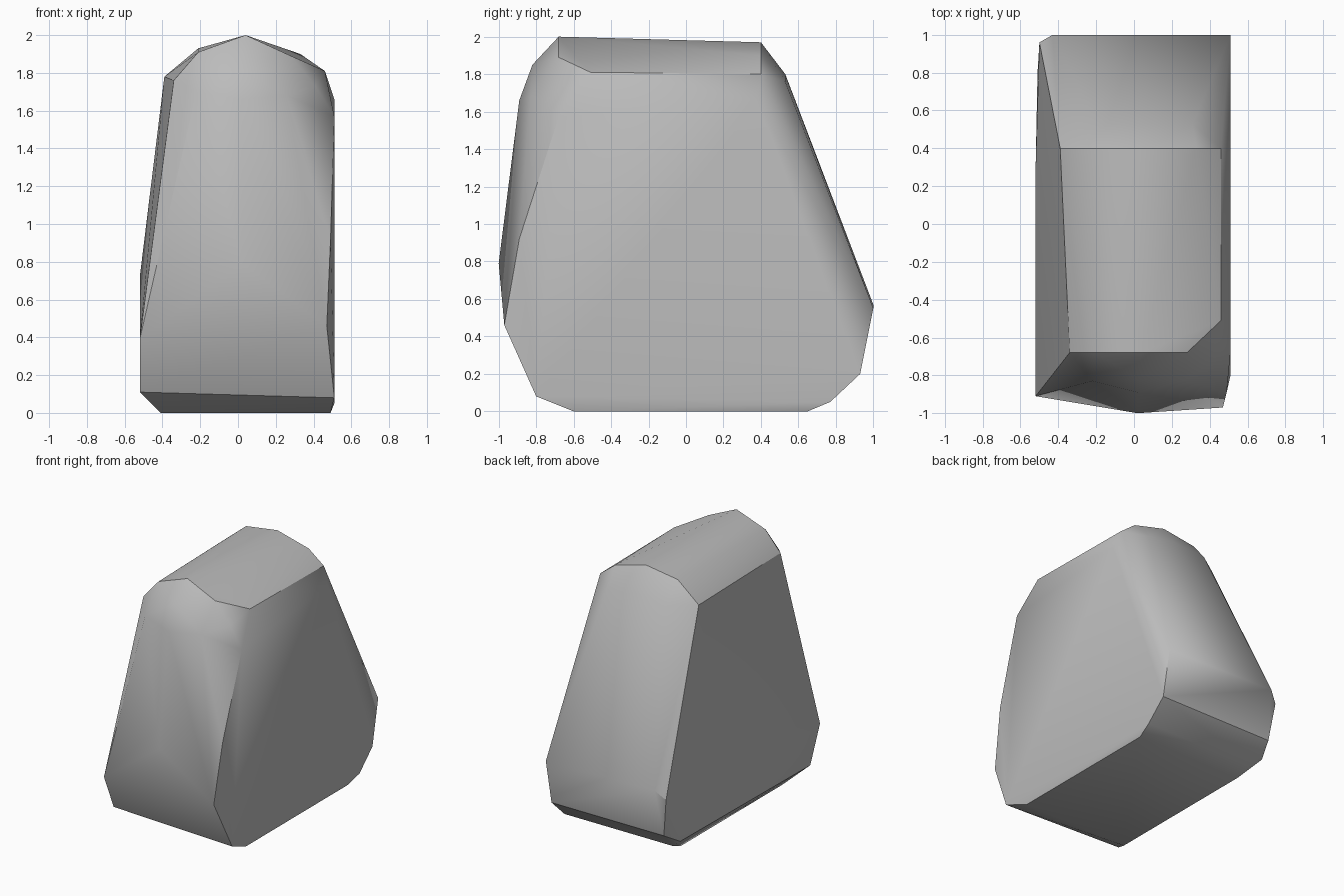
import bpy
import bmesh
import math

# Remove the default object
default_cube = bpy.data.objects.get("Cube")
if default_cube:
    bpy.data.objects.remove(default_cube, do_unlink=True)


def make_material(name, level):
    """Create a plain grey material."""
    material = bpy.data.materials.new(name)
    material.use_nodes = True
    colour = (level, level, level, 1)
    material.diffuse_color = colour
    shader = material.node_tree.nodes["Principled BSDF"]
    shader.inputs["Base Color"].default_value = colour
    return material


def side_profile(x, outline):
    """Lengthwise outline of (y, z) points lying in one plane."""
    return [(x, y, z) for y, z in outline]


def arch_profile(y, outline):
    """Crosswise outline of (x, z) points lying in one plane."""
    return [(x, y, z) for x, z in outline]


def hull_object(name, sections, material):
    """Wrap a convex skin around the sections."""
    mesh = bpy.data.meshes.new(name)
    skin = bmesh.new()
    for section in sections:
        for point in section:
            skin.verts.new(point)
    bmesh.ops.convex_hull(skin, input=skin.verts[:], use_existing_faces=False)
    loose = [vert for vert in skin.verts if not vert.link_faces]
    bmesh.ops.delete(skin, geom=loose, context="VERTS")
    # Merge nearly flat triangles into broad facets
    bmesh.ops.dissolve_limit(skin, angle_limit=math.radians(1),
                             verts=skin.verts[:], edges=skin.edges[:])
    bmesh.ops.recalc_face_normals(skin, faces=skin.faces[:])
    skin.to_mesh(mesh)
    skin.free()
    mesh.materials.append(material)
    result = bpy.data.objects.new(name, mesh)
    bpy.context.scene.collection.objects.link(result)
    return result


# Broad flat left side
left_side = side_profile(.51, [
    (-.8, .08), (.77, .05), (.93, .2), (1, .55),
    (.38, 1.66), (-.68, 1.57)])
left_front_edge = [(.47, -.97, .46), (.49, -.89, .92)]

# Leaning right side with a slightly bulging middle
right_side = [
    (-.52, -.91, .39), (-.52, -.79, .11), (-.52, .3, .72),
    (-.51, .8, .12), (-.5, .96, .5)]

# Flat underside
underside = [(x, y, 0) for x in (-.41, .49) for y in (-.6, .65)]

# Rounded crown, from the front arch to the back arch
front_arch = arch_profile(-.68, [
    (-.34, 1.76), (-.21, 1.91), (.04, 2), (.28, 1.89), (.41, 1.73)])
back_arch = arch_profile(.4, [
    (-.39, 1.78), (-.21, 1.93), (.06, 1.97), (.33, 1.9), (.46, 1.8)])
crown_corner = [(.46, -.51, 1.81)]

# Brow and belly of the front
front_brow = side_profile(.02, [(-.82, 1.85), (-.89, 1.66), (-1, .79)])
front_cheeks = arch_profile(-.83, [(-.22, 1.7), (.26, 1.68)])

# Sloping back and its heel
back_brow = arch_profile(.53, [(-.2, 1.78), (.08, 1.8), (.31, 1.76)])
back_heel = [(-.43, 1, .57), (-.46, .93, .2), (-.42, .77, .05)]

stone = make_material("stone grey", .5)
boulder = hull_object("boulder", [
    left_side, left_front_edge, right_side, underside, front_arch, back_arch,
    crown_corner, front_brow, front_cheeks, back_brow, back_heel], stone)

# Soft shading with crisp outer edges
bpy.ops.object.select_all(action="DESELECT")
boulder.select_set(True)
bpy.context.view_layer.objects.active = boulder
bpy.ops.object.shade_smooth_by_angle(angle=math.radians(32))
